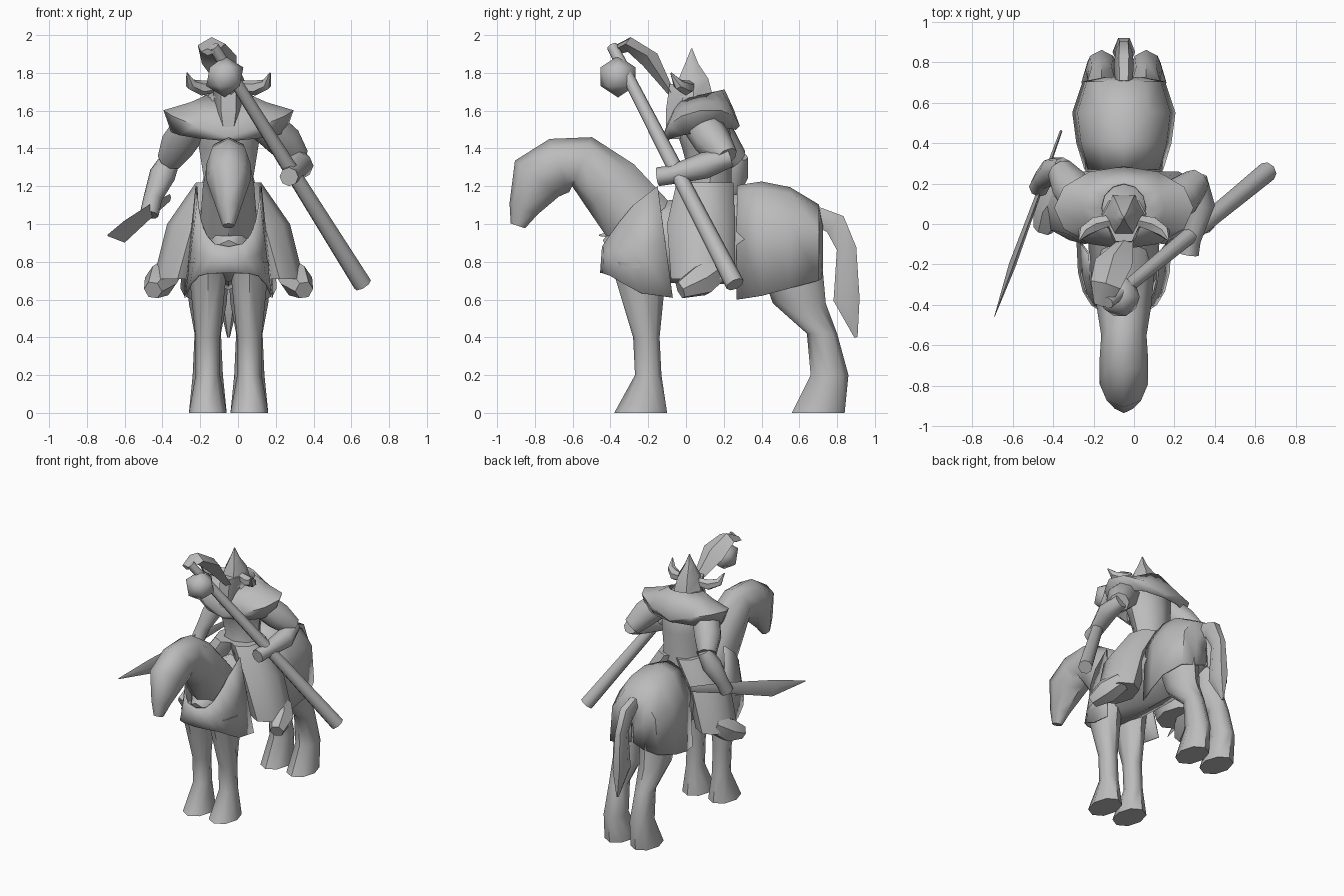
import bpy, bmesh
from math import cos, sin, pi
from mathutils import Vector

if "Cube" in bpy.data.objects:
    bpy.data.objects.remove(bpy.data.objects["Cube"])

grey = bpy.data.materials.new("plain grey")
grey.use_nodes = True
grey.diffuse_color = (.5, .5, .5, 1)
grey.node_tree.nodes["Principled BSDF"].inputs["Base Color"].default_value = grey.diffuse_color

RIGHTWARD = Vector((1, 0, 0))
UPWARD = Vector((0, 0, 1))
MIDDLE = RIGHTWARD * -.05


def finish(name, bm, mirrored=False, centred=False, thickness=0):
    """Turn a bmesh into a named, shaded object."""
    bmesh.ops.recalc_face_normals(bm, faces=bm.faces)
    mesh = bpy.data.meshes.new(name)
    bm.to_mesh(mesh)
    bm.free()
    obj = bpy.data.objects.new(name, mesh)
    bpy.context.collection.objects.link(obj)
    mesh.materials.append(grey)
    if centred or mirrored:
        obj.location = MIDDLE
    if mirrored:
        mirror = obj.modifiers.new("mirror", 'MIRROR')
        mirror.use_clip = True
    if thickness:
        solid = obj.modifiers.new("cloth", 'SOLIDIFY')
        solid.thickness = thickness
        solid.offset = 0
    bpy.ops.object.select_all(action='DESELECT')
    obj.select_set(True)
    bpy.context.view_layer.objects.active = obj
    bpy.ops.object.shade_smooth_by_angle(angle=.9)


def bridge(bm, loops):
    """Fill quads between neighbouring rows of vertices."""
    for low, high in zip(loops, loops[1:]):
        for i in range(len(low) - 1):
            bm.faces.new((low[i], low[i + 1], high[i + 1], high[i]))


def tube(name, points, flat=1, extra=0, sides=8, level=False, across=RIGHTWARD, **options):
    """Capped loft along (x, y, z, radius) points; flat and extra set the
    width along the across axis, level keeps the rings horizontal."""
    bm = bmesh.new()
    path = [Vector(p[:3]) for p in points]
    last = len(path) - 1
    loops = []
    for i, point in enumerate(points):
        radius = point[-1]
        along = (path[min(i + 1, last)] - path[max(i - 1, 0)]).normalized()
        if level:
            along = UPWARD
        side = (across - along * across.dot(along)).normalized()
        a = side * (radius * flat + extra)
        b = along.cross(side) * radius
        turns = [2 * pi * k / sides for k in range(sides)]
        ring = [bm.verts.new(path[i] + a * cos(t) + b * sin(t)) for t in turns]
        loops.append(ring + ring[:1])
    bridge(bm, loops)
    for end in (loops[0], loops[-1]):
        bm.faces.new(end[:-1])
    finish(name, bm, **options)


def in_plane(x, rows):
    """Points that all share one x."""
    return [(x, *row) for row in rows]


def sheet(name, rows):
    """Thin mirrored cloth through rows of points."""
    bm = bmesh.new()
    bridge(bm, [[bm.verts.new(p) for p in row] for row in rows])
    finish(name, bm, mirrored=True, thickness=.01)


# Horse: barrel, neck with head, tail
tube("horse_body", in_plane(0, [
    (-.41, .84, .08), (-.26, .9, .21), (.3, .92, .24), (.5, .9, .25), (.69, .9, .14),
]), flat=.8, centred=True)
tube("horse_neck_and_head", in_plane(0, [
    (-.23, .99, .19), (-.4, 1.2, .17), (-.55, 1.33, .14), (-.67, 1.31, .15),
    (-.79, 1.24, .15), (-.86, 1.08, .08), (-.89, .99, .04),
]), flat=.8, centred=True)
tube("horse_tail", in_plane(0, [
    (.69, 1.04, .06), (.79, 1, .07), (.85, .87, .06), (.85, .6, .08), (.9, .4, .01),
]), flat=.7, sides=6, centred=True)

# Legs spread into wide hooves
tube("front_leg", in_plane(.11, [
    (-.25, .8, .15), (-.21, .4, .07), (-.2, .2, .07), (-.24, 0, .14),
]), flat=.5, extra=.03, level=True, mirrored=True)
tube("hind_leg", in_plane(.11, [
    (.55, .8, .17), (.6, .58, .14), (.72, .42, .08), (.76, .2, .1), (.7, 0, .14),
]), flat=.5, extra=.03, level=True, mirrored=True)

# Chest cloth: wraps the front squarely, collar rising toward the saddle
chest_rows = []
for drop in (0, .5, 1):
    row = []
    for step in range(6):
        turn = pi / 2 * step / 5
        ahead, aside = abs(cos(turn)) ** .7, sin(turn) ** .7
        collar = 1.2 - .32 * cos(turn)
        hem = .74 - .13 * sin(turn) ** 4
        row.append(((.17 + .06 * drop) * aside, (.08 * drop - .15) - (.29 + .09 * drop) * ahead,
                    collar + (hem - collar) * drop))
    chest_rows.append(row)
sheet("chest_cloth", chest_rows)

# Rump cloth: arches along the back, closing behind the tail root
rump_rows = []
for y, top, half, hem in [(.27, 1.2, .19, .6), (.4, 1.22, .23, .62), (.55, 1.19, .25, .66),
                          (.7, 1.1, .2, .7), (.72, 1, .1, .72), (.72, .9, .01, .75)]:
    arch = [(0, 0), (.5, .06), (.9, .33), (1, 1)]
    rump_rows.append([(half * out, y, top + (hem - top) * fall) for out, fall in arch])
sheet("rump_cloth", rump_rows)

# Rider: skirted legs, feet, torso
tube("rider_leg", [
    (.06, .1, 1.22, .15), (.19, .08, 1, .18), (.27, .09, .71, .17),
], flat=.75, level=True, mirrored=True)
tube("rider_foot", [
    (.3, .17, .76, .07), (.36, .08, .7, .09), (.4, -.03, .65, .05),
], sides=6, mirrored=True)
tube("rider_torso", in_plane(0, [
    (.11, 1.1, .14), (.13, 1.25, .11), (.11, 1.4, .13), (.08, 1.55, .15), (.05, 1.68, .09),
]), flat=1.2, level=True, centred=True)

# Shoulder cape: half rings from front to back, lifted at the shoulders
cape_rows = []
for wide, deep, height, lift in [(.11, .12, 1.68, 0), (.2, .17, 1.57, .07),
                                 (.34, .2, 1.49, .11), (.3, .18, 1.47, .02)]:
    turns = [pi * (step / 6 - .5) for step in range(7)]
    cape_rows.append([(wide * cos(t), .08 + deep * sin(t), height + lift * cos(t) + .03 * sin(t))
                      for t in turns])
sheet("shoulder_cape", cape_rows)

# Head: face guard, pointed helmet, horns
tube("face_guard", in_plane(0, [
    (0, 1.74, .1), (-.02, 1.6, .1), (-.06, 1.45, .05),
]), flat=.8, sides=6, level=True, centred=True)
tube("helmet", in_plane(0, [
    (.04, 1.67, .12), (.04, 1.77, .09), (.03, 1.85, .04), (.03, 1.93, .003),
]), flat=.9, sides=6, level=True, centred=True)
tube("helmet_horn", [
    (.06, .02, 1.73, .03), (.14, 0, 1.72, .04), (.2, -.04, 1.74, .03), (.22, -.08, 1.8, .004),
], sides=6, across=UPWARD, mirrored=True)

# Arms
tube("left_upper_arm", [
    (.14, .08, 1.53, .1), (.24, .14, 1.44, .1), (.31, .21, 1.35, .07)], across=UPWARD)
tube("left_forearm", [
    (.31, .23, 1.35, .05), (.33, .1, 1.31, .07), (.28, -.08, 1.26, .05), (.27, -.15, 1.25, .05)])
tube("right_upper_arm", [
    (-.24, .1, 1.53, .1), (-.31, .18, 1.43, .1), (-.36, .26, 1.34, .07)])
tube("right_forearm", [
    (-.35, .28, 1.36, .05), (-.4, .26, 1.26, .07), (-.45, .22, 1.14, .05), (-.47, .18, 1.05, .05)])

# Staff with a faceted knob and a curved leaf blade
tube("staff", [(.66, .26, .68, .05), (-.13, -.39, 1.94, .03)])
knob = bmesh.new()
bmesh.ops.create_icosphere(knob, subdivisions=1, radius=.11)
bmesh.ops.translate(knob, verts=knob.verts, vec=(-.07, -.36, 1.78))
finish("staff_knob", knob)
tube("leaf_blade", [
    (-.16, -.4, 1.91, .02), (-.14, -.3, 1.95, .04), (-.1, -.19, 1.87, .05), (-.02, -.05, 1.65, .01),
], flat=1.9, sides=4)

# Curved sword
tube("sword", [
    (-.36, .46, 1.14, .02), (-.46, .18, 1.07, .04), (-.6, -.2, .96, .06), (-.69, -.46, .94, .004),
], flat=.3, sides=4)
